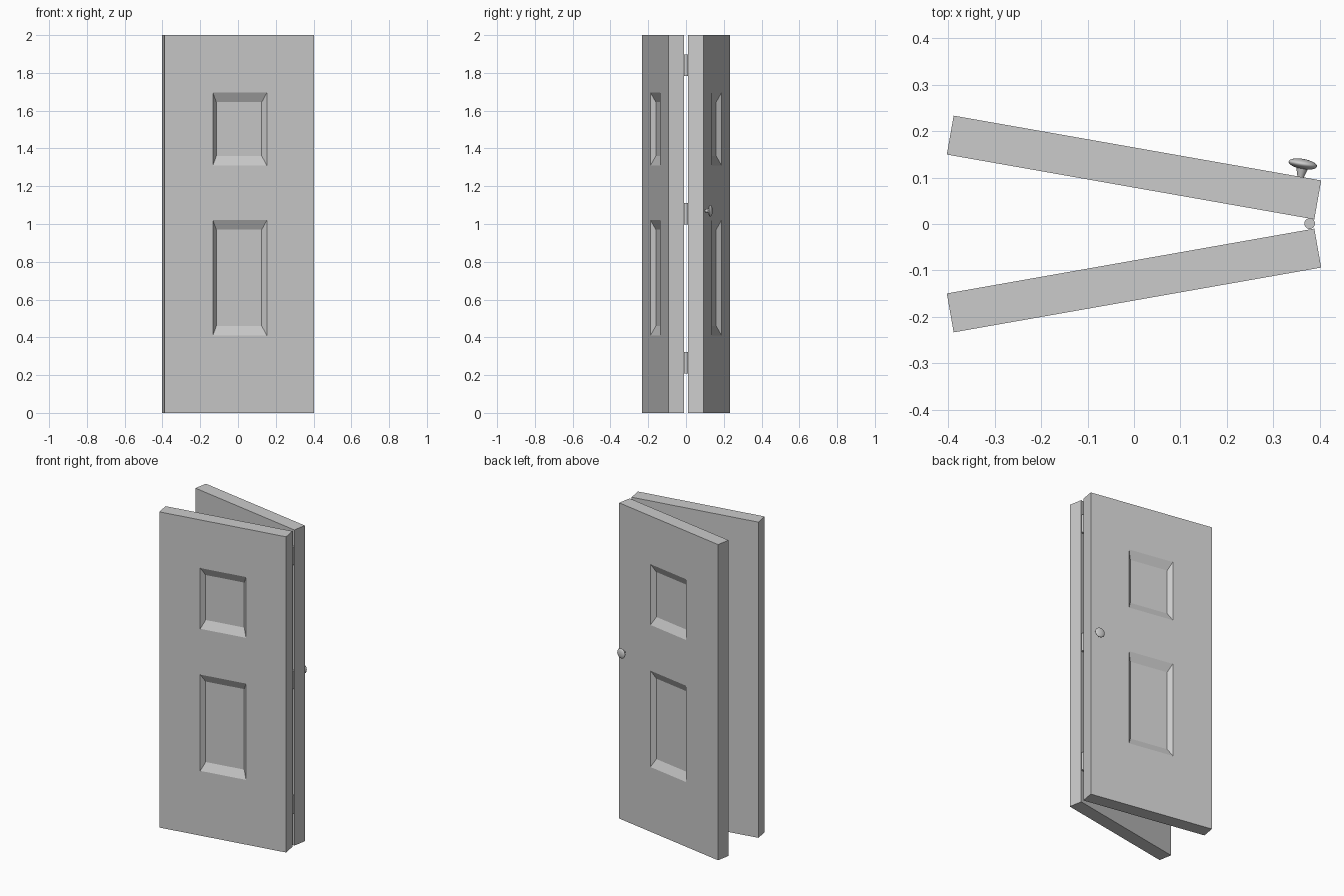
import bpy, bmesh
from math import radians, sin, cos
from mathutils import Vector, Matrix

if "Cube" in bpy.data.objects:
    bpy.data.objects.remove(bpy.data.objects["Cube"])

ANGLE = radians(10)
LENGTH, THICK, HEIGHT = 0.803, 0.085, 2.0
PIVOT = Vector((0.388, 0.010, 0))
ALONG = Vector((-cos(ANGLE), sin(ANGLE), 0))
OUT = Vector((sin(ANGLE), cos(ANGLE), 0))
U0, U1 = 0.254, 0.544                      # panel recess, sideways
RECESSES = [(0.41, 1.02), (1.31, 1.695)]   # panel recess, heights
INSET_U, INSET_Z, DEPTH = 0.023, 0.05, 0.025


def place(u, n, z):
    return PIVOT + ALONG * u + OUT * n + Vector((0, 0, z))


def make_object(name, bm):
    mesh = bpy.data.meshes.new(name)
    bm.to_mesh(mesh)
    bm.free()
    obj = bpy.data.objects.new(name, mesh)
    bpy.context.collection.objects.link(obj)
    return obj


# Door leaf: slab with bevelled recesses on its outer face
def door_leaf(name, side):
    bm = bmesh.new()
    bmesh.ops.create_cube(bm, size=1, matrix=Matrix.Translation((LENGTH / 2, THICK / 2, HEIGHT / 2))
                          @ Matrix.Diagonal((LENGTH, THICK, HEIGHT, 1)))
    cuts = [((u, 0, 0), (1, 0, 0)) for u in (U0, U1)]
    cuts += [((0, 0, z), (0, 0, 1)) for pair in RECESSES for z in pair]
    for co, no in cuts:
        bmesh.ops.bisect_plane(bm, geom=bm.verts[:] + bm.edges[:] + bm.faces[:],
                               plane_co=co, plane_no=no)
    for z0, z1 in RECESSES:
        mid = Vector(((U0 + U1) / 2, THICK, (z0 + z1) / 2))
        face = min(bm.faces, key=lambda f: (f.calc_center_median() - mid).length)
        bmesh.ops.inset_region(bm, faces=[face], thickness=0.02)
        for v in face.verts:
            v.co.x = U0 + INSET_U if v.co.x < mid.x else U1 - INSET_U
            v.co.z = z0 + INSET_Z if v.co.z < mid.z else z1 - INSET_Z
            v.co.y = THICK - DEPTH
    for v in bm.verts:
        v.co = place(*v.co)
        v.co.y *= side
    bmesh.ops.recalc_face_normals(bm, faces=bm.faces[:])
    make_object(name, bm)


door_leaf("back_leaf", 1)
door_leaf("front_leaf", -1)

# Hinge barrels
for i, z in enumerate((0.265, 1.055, 1.84)):
    bpy.ops.mesh.primitive_cylinder_add(vertices=32, radius=0.0115, depth=0.115,
                                        location=(0.378, 0.001, z))
    bpy.context.object.name = f"hinge_{i + 1}"
    bpy.ops.object.shade_smooth_by_angle()

# Knob: flared stem and flattened ball on the back leaf
turn = OUT.to_track_quat('Z', 'Y').to_euler()
bpy.ops.mesh.primitive_cone_add(vertices=32, radius1=0.006, radius2=0.014, depth=0.026,
                                location=place(0.045, THICK + 0.010, 1.07), rotation=turn)
bpy.context.object.name = "knob_stem"
bpy.ops.object.shade_smooth_by_angle()
bpy.ops.mesh.primitive_uv_sphere_add(segments=32, ring_count=16, radius=1,
                                     location=place(0.045, THICK + 0.028, 1.07), rotation=turn)
knob = bpy.context.object
knob.name = "knob"
knob.scale = (0.031, 0.031, 0.011)
bpy.ops.object.shade_smooth_by_angle()
